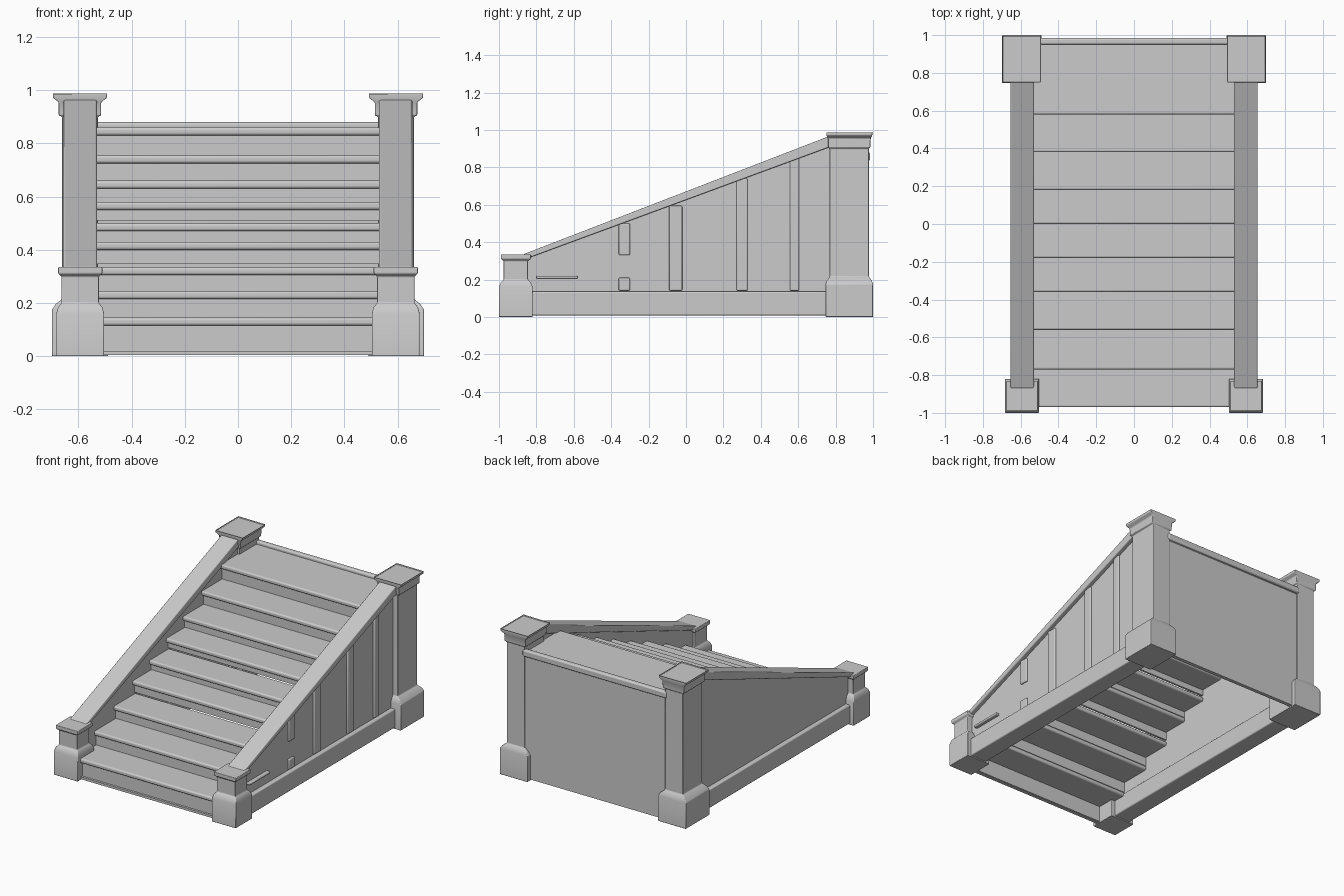
import bpy, bmesh, math
from mathutils import Vector

cube = bpy.data.objects.get("Cube")
if cube:
    bpy.data.objects.remove(cube, do_unlink=True)

mat = bpy.data.materials.new("pale_grey_stone")
mat.use_nodes = True
GREY = (0.6, 0.6, 0.6, 1)
mat.diffuse_color = GREY
mat.node_tree.nodes["Principled BSDF"].inputs["Base Color"].default_value = GREY


def finish(name, bm, bevel=0):
    """Turn a bmesh into a named, shaded object."""
    bmesh.ops.recalc_face_normals(bm, faces=bm.faces)
    me = bpy.data.meshes.new(name)
    bm.to_mesh(me)
    bm.free()
    me.materials.append(mat)
    ob = bpy.data.objects.new(name, me)
    bpy.context.collection.objects.link(ob)
    if bevel:
        mod = ob.modifiers.new("Bevel", 'BEVEL')
        mod.width, mod.segments = bevel, 3
    bpy.ops.object.select_all(action='DESELECT')
    ob.select_set(True)
    bpy.context.view_layer.objects.active = ob
    bpy.ops.object.shade_smooth_by_angle(angle=math.radians(30))
    return ob


def box(name, x0, x1, y0, y1, z0, z1, bevel=0):
    bm = bmesh.new()
    bmesh.ops.create_cube(bm, size=1)
    for v in bm.verts:
        v.co = Vector(((x0 + x1) / 2 + v.co.x * (x1 - x0),
                       (y0 + y1) / 2 + v.co.y * (y1 - y0),
                       (z0 + z1) / 2 + v.co.z * (z1 - z0)))
    return finish(name, bm, bevel)


def side_profile(name, x0, x1, points, bevel=0):
    """Extrude a (y, z) outline across x."""
    bm = bmesh.new()
    face = bm.faces.new([bm.verts.new((x0, y, z)) for y, z in points])
    ext = bmesh.ops.extrude_face_region(bm, geom=[face])["geom"]
    for v in ext:
        if isinstance(v, bmesh.types.BMVert):
            v.co.x = x1
    return finish(name, bm, bevel)


def post(name, cx, cy, rings, dish=0):
    """Stack square rings (z, half width, half depth); optionally dish the top."""
    bm = bmesh.new()
    loops = [[bm.verts.new((cx + a * hx, cy + b * hy, z))
              for a, b in ((-1, -1), (1, -1), (1, 1), (-1, 1))] for z, hx, hy in rings]
    for lo, hi in zip(loops, loops[1:]):
        for i in range(4):
            j = (i + 1) % 4
            bm.faces.new((lo[i], lo[j], hi[j], hi[i]))
    bm.faces.new(loops[0])
    top = bm.faces.new(loops[-1])
    if dish:
        bmesh.ops.inset_region(bm, faces=[top], thickness=0.045)
        for v in top.verts:
            v.co.z -= dish
    return finish(name, bm, 0.004)


# Post silhouettes: plinth, sloped shoulder, shaft, flared cap
SHORT = [(0, .09, .09), (.16, .09, .09), (.185, .083, .08), (.2, .07, .065),
         (.3, .07, .065), (.31, .083, .08), (.335, .083, .08)]
TALL = [(0, .105, .127), (.175, .105, .127), (.195, .092, .12), (.215, .067, .105),
        (.9, .067, .105), (.905, .08, .112), (.955, .08, .115),
        (.972, .102, .123), (.99, .102, .123)]

for label, s in (("left", 1), ("right", -1)):
    post(label + "_front_post", s * .593, -.91, SHORT)
    post(label + "_back_post", s * .594, .873, TALL, dish=.012)
    # Balustrade wall, sloping handrail and foot beam
    side_profile(label + "_wall", s * .54, s * .625,
                 [(-.86, .01), (.8, .01), (.8, .93), (-.86, .315)])
    side_profile(label + "_handrail", s * .53, s * .655,
                 [(-.87, .305), (.8, .92), (.8, .98), (-.87, .335)], .006)
    box(label + "_foot_beam", s * .53, s * .655, -.84, .78, .008, .135, .008)

# Raised ribs on the outer left wall: y centre, width, bottom, top
for i, (y, w, z0, z1) in enumerate([(-.33, .06, .14, .21), (-.33, .06, .33, .5),
                                    (-.055, .07, .14, .595), (.3, .06, .14, .74),
                                    (.58, .05, .14, .85)]):
    box(f"wall_rib_{i}", .62, .637, y - w / 2, y + w / 2, z0, z1, .007)
box("wall_ledge", .62, .65, -.8, -.58, .205, .22, .005)

# Treads with rounded nosing and risers set back beneath them
fronts = [-.97, -.77, -.56, -.36, -.18, 0, .18, .38, .58]
heights = [.145, .245, .335, .43, .5, .58, .66, .755, .86]
ends = fronts[1:] + [.975]
for i, (y, z, end) in enumerate(zip(fronts, heights, ends)):
    box(f"tread_{i}", -.545, .545, y, end + (.035 if end < .9 else 0), z - .03, z, .01)
    below = heights[i - 1] if i else .008
    gap = .012 if i in (3, 5) else 0
    box(f"riser_{i}", -.545, .545, y + .02, y + .034, below + gap - .001, z - .025)

# Kick strip on the first step, back panel and its top moulding
box("kick_strip", -.52, .52, -.965, -.94, .004, .02)
box("back_panel", -.56, .56, .945, .97, .008, .86)
box("back_moulding", -.54, .54, .95, .985, .835, .88, .01)
